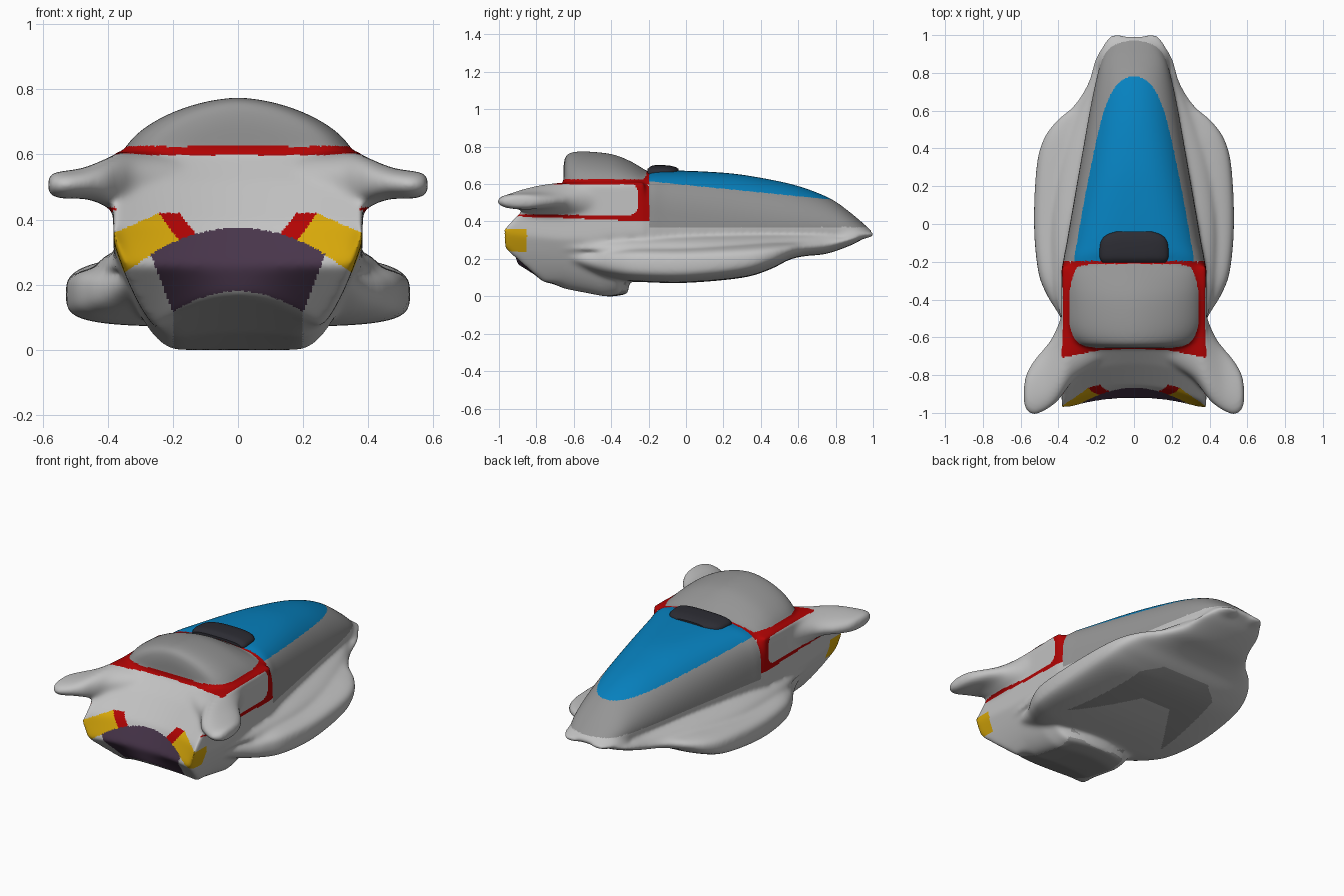
import bpy, bmesh, math
from mathutils import Vector

cube = bpy.data.objects.get("Cube")
if cube:
    bpy.data.objects.remove(cube, do_unlink=True)


# ---------- materials ----------
def make_material(name, r, g, b):
    mat = bpy.data.materials.new(name)
    mat.use_nodes = True
    mat.diffuse_color = (r, g, b, 1)
    shader = next(n for n in mat.node_tree.nodes if n.type == 'BSDF_PRINCIPLED')
    shader.inputs["Base Color"].default_value = (r, g, b, 1)
    shader.inputs["Roughness"].default_value = 0.6
    return mat


materials = [
    make_material("light grey", .54, .54, .54),
    make_material("mid grey", .30, .30, .30),
    make_material("deck blue", .002, .22, .52),
    make_material("trim red", .44, .001, .001),
    make_material("lamp yellow", .68, .39, .003),
    make_material("grille purple", .065, .036, .07),
    make_material("intake dark", .025, .025, .033),
]
LIGHT, MID, BLUE, RED, YELLOW, PURPLE, DARK = range(len(materials))


# ---------- helpers ----------
def spline(stations, steps=10):
    """Smooth curve through a list of station tuples."""
    pts = [Vector(s) for s in stations]
    out = []
    for i in range(len(pts) - 1):
        a, b = pts[max(i - 1, 0)], pts[i]
        c, d = pts[i + 1], pts[min(i + 2, len(pts) - 1)]
        for k in range(steps):
            t = k / steps
            out.append(b + (c - a) * (t / 2)
                       + (a * 2 - b * 5 + c * 4 - d) * (t * t / 2)
                       + (b * 3 - a - c * 3 + d) * (t ** 3 / 2))
    return out + [pts[-1]]


def ring(y, cx, w, zc, up, down, n, count=48):
    """Superellipse section with different upper and lower heights."""
    pts = []
    for i in range(count):
        a = math.tau * i / count
        c, s = math.cos(a), math.sin(a)
        h = up if s > 0 else down
        pts.append(Vector((cx + w * math.copysign(abs(c) ** (2 / n), c), y,
                           zc + h * math.copysign(abs(s) ** (2 / n), s))))
    return pts


def loft(bm, rings):
    """Skin a list of closed rings and cap both ends."""
    rows = [[bm.verts.new(p) for p in r] for r in rings]
    count = len(rows[0])
    for r, s in zip(rows, rows[1:]):
        for i in range(count):
            j = (i + 1) % count
            bm.faces.new((r[i], r[j], s[j], s[i]))
    bm.faces.new(rows[0])
    bm.faces.new(rows[-1])


def make_object(name, bm):
    bmesh.ops.recalc_face_normals(bm, faces=bm.faces)
    mesh = bpy.data.meshes.new(name)
    bm.to_mesh(mesh)
    bm.free()
    obj = bpy.data.objects.new(name, mesh)
    bpy.context.collection.objects.link(obj)
    return obj


hull = bmesh.new()

# upper hull: y, half width, top, belt height, depth below belt, squareness
upper = [(-.32, .372, .62, .38, .12, 4.4), (-.2, .375, .668, .38, .12, 4.2),
         (-.1, .357, .684, .38, .12, 3.4), (.2, .305, .672, .38, .12, 2.6),
         (.4, .27, .645, .38, .11, 2.3), (.6, .235, .601, .375, .1, 2.1),
         (.77, .2, .535, .37, .08, 2), (.88, .168, .458, .365, .05, 2),
         (.96, .115, .39, .355, .02, 2), (.995, .06, .36, .35, .006, 2)]
loft(hull, [ring(y, 0, w, z, t - z, d, n) for y, w, t, z, d, n in spline(upper)])

# lower hull with side pods: y, half width, top, bottom, squareness
lower = [(-.85, .27, .3, .22, 2), (-.66, .335, .295, .165, 2), (-.5, .39, .285, .12, 2.6),
         (-.38, .46, .28, .1, 3.4), (-.25, .508, .28, .088, 4), (0, .53, .28, .083, 4),
         (.3, .517, .295, .11, 3.5), (.45, .48, .305, .155, 3), (.55, .41, .31, .205, 2.6),
         (.63, .32, .32, .225, 2.4), (.75, .245, .335, .238, 2.2), (.88, .208, .35, .283, 2),
         (.96, .15, .36, .325, 2), (.995, .07, .357, .343, 2)]
loft(hull, [ring(y, 0, w, (t + b) / 2, (t - b) / 2, (t - b) / 2, n)
            for y, w, t, b, n in spline(lower)])

# shoulders that ease the pods into the flanks: y, half width, height
shoulder = [(-.8, .34, .27), (-.55, .385, .26), (-.3, .425, .26), (0, .435, .26),
            (.3, .4, .26), (.55, .32, .28), (.8, .2, .32)]
loft(hull, [ring(y, 0, w, z, .37 - z, .02, 2) for y, w, z in spline(shoulder)])

# canopy dome: y, half width, top
canopy = [(-.655, .2, .715), (-.635, .3, .772), (-.55, .35, .786), (-.4, .357, .772),
          (-.3, .352, .735), (-.22, .335, .688), (-.16, .28, .655)]
loft(hull, [ring(y, 0, w, .6, t - .6, .05, 1.72) for y, w, t in spline(canopy)])

# wings flaring out of the flanks: x, front y, back y, height, half thickness
wing = [(.15, -.72, -.3, .52, .1), (.3, -.81, -.36, .52, .1), (.36, -.88, -.42, .522, .095),
        (.4, -.935, -.53, .524, .077), (.44, -.97, -.61, .525, .058),
        (.48, -.995, -.66, .522, .047), (.53, -1.012, -.72, .518, .043),
        (.57, -.99, -.79, .518, .037), (.584, -.95, -.86, .518, .02)]
for side in (-1, 1):
    loft(hull, [[Vector((side * p.y, p.x, p.z))
                 for p in ring(x, (f + b) / 2, (b - f) / 2, z, h, h, 2.3)]
                for x, f, b, z, h in spline(wing)])

# paired nose lobes: y, half width, half thickness
lobe = [(.7, .06, .015), (.8, .095, .03), (.9, .09, .032), (.96, .07, .022), (1.006, .03, .01)]
for side in (-1, 1):
    loft(hull, [ring(y, side * .09, w, .342, h, h, 2) for y, w, h in spline(lobe)])


# front body with a concave face and a scoop underneath
def front_profile(x):
    a = abs(x)
    u = (a / .38) ** 2
    b = .008 + .3 * (max(a - .18, 0) / .2) ** 2
    chin = max(b + .03, .18 - 1.6 * a * a)
    chin_y = -.9 + .1 * (a / .2) ** 2 if a < .2 else -.8 - 1.15 * (chin - .116)
    lip = .12 * u
    points = [(-.22, .62), (-.65 - .04 * u, .617), (-.74 - .08 * u, .53),
              (-.86 - .09 * u, .4), (-.925 - .06 * u, max(.27, b + .05)),
              (max(chin_y, -.955), chin), (-.65, b + .055 * (1 - u)), (-.4 - lip, b),
              (-.31 - lip, b + .015), (-.3 - lip, max(b + .02, .11)),
              (-.22, max(b + .03, .15))]
    return [Vector((x, y, z)) for y, z in points]


loft(hull, [front_profile(.383 * i / 20) for i in range(-20, 21)])

# fuse all volumes into one flowing skin
body = make_object("hull", hull)
remesh = body.modifiers.new("fuse", 'REMESH')
remesh.mode = 'VOXEL'
remesh.voxel_size = .0072
relax = body.modifiers.new("relax", 'SMOOTH')
relax.factor = .5
relax.iterations = 60
bpy.context.view_layer.update()
fused = bpy.data.meshes.new_from_object(
    body.evaluated_get(bpy.context.evaluated_depsgraph_get()))
body.modifiers.clear()
body.data = fused

# rest the hull on the ground
ground = min(v.co.z for v in fused.vertices)
for v in fused.vertices:
    v.co.z -= ground


# ---------- paint scheme ----------
def paint(p, n):
    a, y, z = abs(p.x), p.y, p.z
    chin = .18 - 1.6 * a * a
    # grille, lamps and lamp trim
    if y < -.72:
        if z < .375 - 1.15 * a * a:
            if z > chin and a < .2 + .38 * (z - .115):
                return PURPLE
        elif y < -.85 and z < .42 - .43 * max(0, a - .24):
            if a > .185 + .73 * (z - .34):
                return YELLOW
            if a > .13 + .8 * (z - .357):
                return RED
    # scoop floor and belly panel
    if n.z < -.3 and z < .3:
        if y < -.32 and a < .2 and z < chin:
            return MID
        if -.2 < y < min(.47, .6 - .8 * a) and a < .36 - .15 * (y + .2) \
                and y > min(.2, .35 - 1.5 * a):
            return MID
    # deck and flanks
    if y > -.195:
        if z > .595 - .1 * y:
            return BLUE
        return MID if z > .37 else LIGHT
    # trim around canopy and wing roots
    if y > -.255 - .07 * abs((z - .52) / .1) ** 4 and .41 < z < .63 and a > .34:
        return RED
    if y > -.212 and z > .6:
        return RED
    reach = .225 if y > -.435 else .28
    if z > .625 and (a / .345) ** 6 + abs((y + .435) / reach) ** 6 < 1:
        return MID
    if z > .598 and a < .385 and y > -.67 - .035 * (a / .37) ** 2:
        return RED
    t = (-y - .2) / .75
    if a > .34 and abs(n.x) > .5 and .4 + .03 * t < z < .428 + .012 * t:
        return RED
    return LIGHT


for mat in materials:
    fused.materials.append(mat)
for face in fused.polygons:
    face.material_index = paint(face.center, face.normal)
    face.use_smooth = True

# deck intake: y, half width, top
bm = bmesh.new()
intake = [(-.205, .165, .682), (-.175, .182, .7), (-.1, .178, .7), (-.06, .15, .692), (-.04, .1, .682)]
loft(bm, [ring(y, 0, w, .655, t - .655, .02, 3) for y, w, t in spline(intake, 6)])
scoop = make_object("deck_intake", bm)
scoop.data.materials.append(materials[DARK])
for face in scoop.data.polygons:
    face.use_smooth = len(face.vertices) == 4
